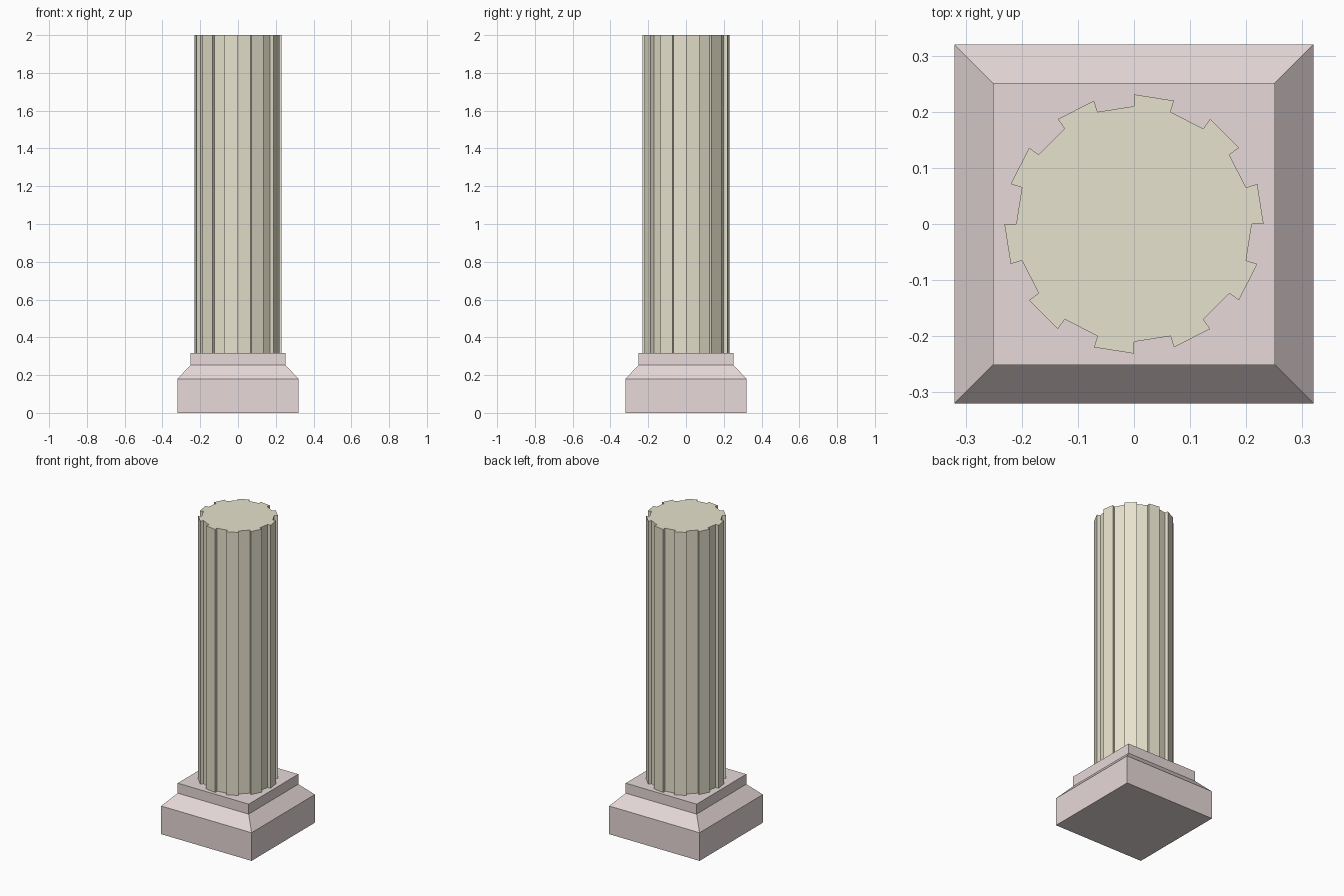
import bpy, bmesh
from math import sin, cos, pi

if "Cube" in bpy.data.objects:
    bpy.data.objects.remove(bpy.data.objects["Cube"])


def material(name, color):
    mat = bpy.data.materials.new(name)
    mat.diffuse_color = (*color, 1)
    mat.use_nodes = True
    mat.node_tree.nodes["Principled BSDF"].inputs["Base Color"].default_value = mat.diffuse_color
    return mat


def loft(name, sections, mat):
    """Capped solid skinned through (outline, height) sections."""
    bm = bmesh.new()
    rings = [[bm.verts.new((x, y, z)) for x, y in pts] for pts, z in sections]
    for lower, upper in zip(rings, rings[1:]):
        n = len(lower)
        for i in range(n):
            j = (i + 1) % n
            bm.faces.new((lower[i], lower[j], upper[j], upper[i]))
    bm.faces.new(rings[0][::-1])
    bm.faces.new(rings[-1])
    mesh = bpy.data.meshes.new(name)
    bm.to_mesh(mesh)
    bm.free()
    mesh.materials.append(mat)
    obj = bpy.data.objects.new(name, mesh)
    bpy.context.collection.objects.link(obj)
    return obj


def square(h):
    return [(-h, -h), (h, -h), (h, h), (-h, h)]


def fluted(outer, inner, segments):
    """Alternating raised and recessed flats with stepped edges."""
    pts = []
    for k in range(segments):
        r = inner if k % 2 else outer
        for a in (k, k + 1):
            t = 2 * pi * a / segments
            pts.append((r * cos(t), r * sin(t)))
    return pts


pink = material("pink_stone", (0.80, 0.69, 0.69))
sand = material("sand_stone", (0.80, 0.76, 0.61))

# Square plinth with sloped shoulder and upper step
BASE_TOP = 0.318
loft("plinth", [(square(0.32), 0), (square(0.32), 0.18),
                (square(0.251), 0.254), (square(0.251), BASE_TOP)], pink)

# Fluted column shaft
outline = fluted(0.231, 0.21, 20)
loft("shaft", [(outline, BASE_TOP), (outline, 2.0)], sand)
